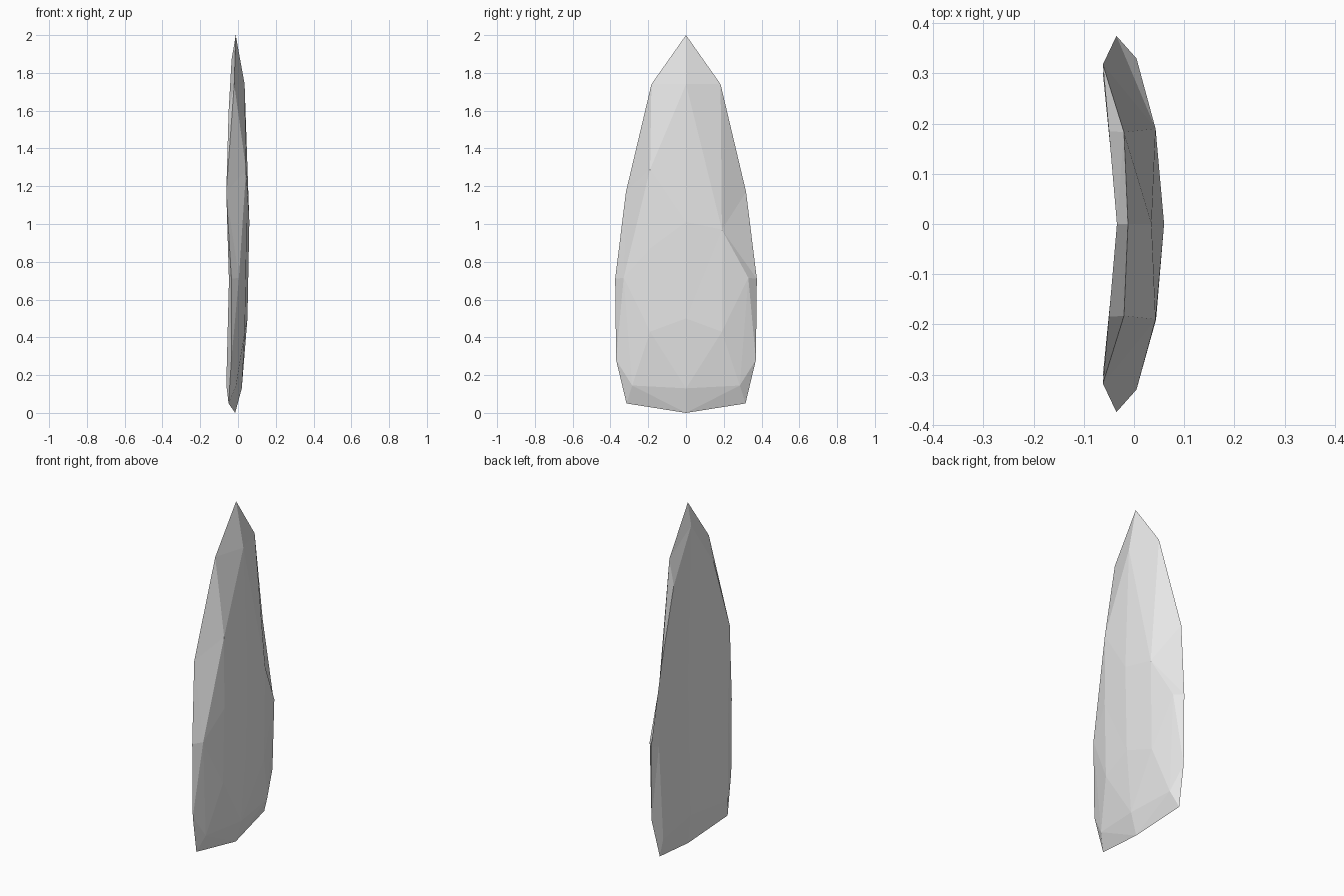
import bpy
import bmesh
from mathutils import Vector
from mathutils.geometry import delaunay_2d_cdt

cube = bpy.data.objects.get("Cube")
if cube:
    bpy.data.objects.remove(cube, do_unlink=True)


def mirrored(points):
    """Points off the middle get a twin across y = 0, named with a capital."""
    result = {}
    for name, (x, y, z) in points.items():
        result[name] = Vector((x, y, z))
        if y:
            result[name.capitalize()] = Vector((x, -y, z))
    return result


# Outline of the slab
rim = mirrored({
    "tip": (-.012, 0, 2),
    "neck": (-.02, .183, 1.74),
    "shoulder": (-.062, .318, 1.17),
    "side": (-.035, .375, .71),
    "hip": (-.035, .37, .28),
    "corner": (-.05, .315, .05),
    "base": (-.015, 0, 0),
})

# Chipped bulging side, slightly uneven between its two halves
bulge = mirrored({
    "top": (.035, 0, 1.74),
    "heart": (.06, 0, 1.01),
    "belly": (.05, 0, .5),
    "flank": (.036, .19, .43),
    "edge": (.005, .33, .715),
    "foot": (-.01, .285, .145),
    "sole": (.02, 0, .13),
})
bulge["chip"] = Vector((.043, .19, .97))
bulge["Chip"] = Vector((.043, -.19, 1.29))
bulge["Notch"] = Vector((.044, -.19, .87))
bulge_ridges = [
    "tip top", "neck top Neck", "neck chip top Chip Neck",
    "chip edge foot sole Foot Edge Chip", "shoulder chip", "Shoulder Chip",
    "chip heart Notch Edge", "heart Chip Notch", "top heart belly sole",
    "side edge", "Side Edge", "hip foot corner", "Hip Foot Corner",
    "base sole", "flank belly Flank", "chip flank foot", "Notch Flank Foot",
]

# Hollow side
hollow = mirrored({
    "top": (-.034, 0, 1.87),
    "cheek": (-.05, .185, 1.59),
    "heart": (-.014, 0, 1.02),
    "edge": (-.048, .32, .7),
    "foot": (-.062, .3, .15),
    "sole": (-.032, 0, .17),
})
hollow_ridges = [
    "tip top heart sole base", "neck cheek top Cheek Neck",
    "shoulder cheek heart Cheek Shoulder", "side edge heart Edge Side",
    "edge foot sole Foot Edge", "corner foot hip", "Corner Foot Hip",
]


def add_side(bm, inner, ridges):
    """Span the outline with facets through the inner points."""
    points = {**rim, **inner}
    names = list(points)
    coords = [points[n] for n in names]
    edges = []
    for path in ridges:
        ids = [names.index(n) for n in path.split()]
        edges += list(zip(ids, ids[1:]))
    flat = [Vector((p.y, p.z)) for p in coords]
    out = delaunay_2d_cdt(flat, edges, [], 0, 1e-5)
    verts = []
    for pos, source in zip(out[0], out[3]):
        if source:
            verts.append(bm.verts.new(coords[source[0]]))
        else:
            near = min(coords, key=lambda p: (Vector((p.y, p.z)) - pos).length)
            verts.append(bm.verts.new((near.x, pos.x, pos.y)))
    for face in out[2]:
        bm.faces.new([verts[i] for i in face])


bm = bmesh.new()
add_side(bm, bulge, bulge_ridges)
add_side(bm, hollow, hollow_ridges)
bmesh.ops.remove_doubles(bm, verts=bm.verts, dist=.0005)
bmesh.ops.recalc_face_normals(bm, faces=bm.faces)
mesh = bpy.data.meshes.new("stone_slab")
bm.to_mesh(mesh)
bm.free()

# Plain grey, flat shaded
grey = bpy.data.materials.new("plain grey")
grey.use_nodes = True
colour = (.8, .8, .8, 1)
grey.diffuse_color = colour
grey.node_tree.nodes["Principled BSDF"].inputs["Base Color"].default_value = colour
mesh.materials.append(grey)
slab = bpy.data.objects.new("stone_slab", mesh)
bpy.context.collection.objects.link(slab)
